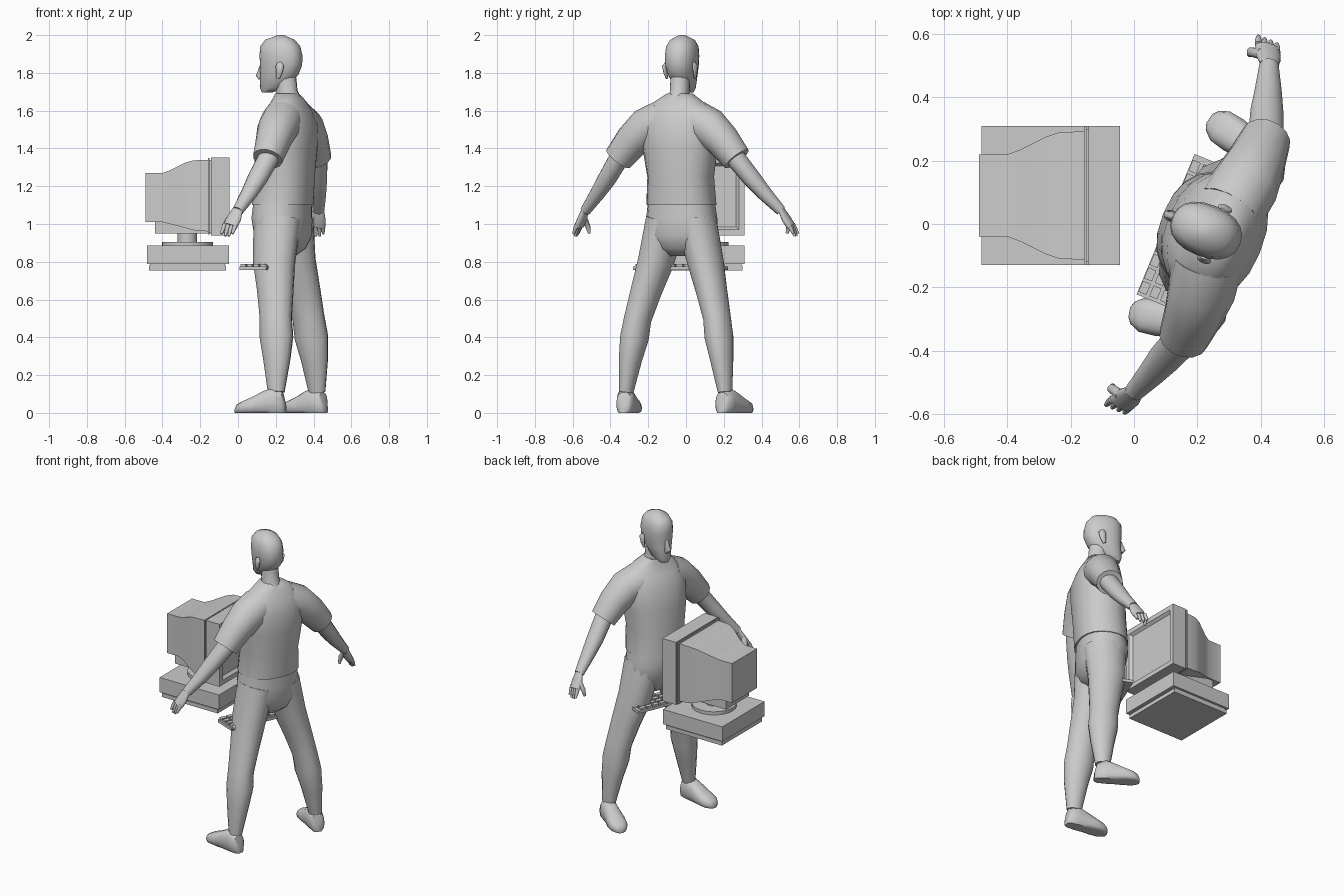
import bpy, bmesh, math
from mathutils import Vector

if "Cube" in bpy.data.objects:
    bpy.data.objects.remove(bpy.data.objects["Cube"])

shade = [0.6] * 3 + [1]
grey = bpy.data.materials.new("plain_grey")
grey.use_nodes = True
grey.diffuse_color = shade
grey.node_tree.nodes["Principled BSDF"].inputs["Base Color"].default_value = shade

# Body axes: across to the left, forward and up
X, Y, Z = Vector((1, 0, 0)), Vector((0, 1, 0)), Vector((0, 0, 1))
SIDE = Vector((.38, .92, 0)).normalized()
FACE = Z.cross(SIDE)
CENTRE = Vector((.25, -.03, 0))
BOTH_SIDES = (("left", 1), ("right", -1))


def place(point, sign=1):
    """Turn a point in body axes into the scene; sign -1 mirrors it."""
    return CENTRE + SIDE * point.x * sign + FACE * point.y + Z * max(point.z, 0)


def skin(name, rings, angle=50):
    """Bridge rings of equal length, cap both ends and shade."""
    bm = bmesh.new()
    loops = [[bm.verts.new(point) for point in ring] for ring in rings]
    for lower, upper in zip(loops, loops[1:]):
        for i in range(len(lower)):
            bm.faces.new((lower[i - 1], lower[i], upper[i], upper[i - 1]))
    bm.faces.new(loops[0])
    bm.faces.new(loops[-1])
    bmesh.ops.recalc_face_normals(bm, faces=bm.faces)
    mesh = bpy.data.meshes.new(name)
    bm.to_mesh(mesh)
    bm.free()
    mesh.materials.append(grey)
    part = bpy.data.objects.new(name, mesh)
    bpy.context.collection.objects.link(part)
    bpy.ops.object.select_all(action="DESELECT")
    part.select_set(True)
    bpy.context.view_layer.objects.active = part
    bpy.ops.object.shade_smooth_by_angle(angle=math.radians(angle))


def oval(centre, u, v, a, b, sides=16, power=1.0):
    """Ring round the centre; a power below 1 makes it squarer."""
    def bend(value):
        return math.copysign(abs(value) ** power, value)
    turns = [math.tau * i / sides for i in range(sides)]
    return [centre + u * a * bend(math.cos(t)) + v * b * bend(math.sin(t)) for t in turns]


def body_skin(name, rings, sign=1):
    skin(name, [[place(point, sign) for point in ring] for ring in rings])


def trunk(name, rows):
    """Upright form from rows of height, front, back and half width."""
    body_skin(name, [oval(Vector((0, (front + back) / 2, z)), X, Y, half, (front - back) / 2, 20, .88)
                     for z, front, back, half in rows])


def limb(name, points, radii, sign=1, flat=.9, sides=14):
    """Tube through points in body axes; flat narrows it sideways."""
    points = [Vector(point) for point in points]
    rings = []
    for i, (point, radius) in enumerate(zip(points, radii)):
        along = (points[min(i + 1, len(points) - 1)] - points[max(i - 1, 0)]).normalized()
        u = (Y - along * Y.dot(along)).normalized()
        rings.append(oval(point, u, along.cross(u), radius, radius * flat, sides))
    body_skin(name, rings, sign)


# Shirt and trousers
trunk("shirt", [(1.1, .17, -.14, .186), (1.25, .16, -.15, .176), (1.4, .15, -.16, .2), (1.52, .13, -.16, .205),
                (1.6, .09, -.13, .185), (1.65, .06, -.1, .13), (1.69, .05, -.07, .07)])
trunk("trouser_top", [(1.12, .16, -.13, .178), (1.03, .17, -.13, .19), (.94, .15, -.13, .2),
                      (.87, .12, -.1, .14), (.83, .07, -.05, .06)])

# Head, neck, nose and ears
limb("neck", [(0, -.02, 1.64), (0, -.01, 1.7), (0, 0, 1.79)], [.075, .057, .058])
trunk("head", [(1.695, .13, .08, .028), (1.72, .14, 0, .05), (1.79, .137, -.07, .07), (1.84, .137, -.09, .08),
               (1.89, .14, -.092, .083), (1.94, .137, -.08, .078), (1.975, .11, -.05, .06), (2, .04, .01, .016)])
trunk("nose", [(1.765, .15, .12, .014), (1.785, .167, .12, .018), (1.85, .14, .12, .008)])
for label, sign in BOTH_SIDES:
    limb(label + "_ear", [(.08, .01, 1.77), (.085, 0, 1.8), (.087, -.005, 1.835), (.08, 0, 1.855)],
         [.01, .018, .024, .012], sign, .5)

# Sleeves, arms and hands
wrist, palm, tip = Vector((.56, .04, 1.07)), Vector((.606, .064, .99)), Vector((.63, .074, .93))
knuckles = (wrist + palm) / 2
for label, sign in BOTH_SIDES:
    limb(label + "_sleeve", [(.09, -.02, 1.55), (.18, -.035, 1.51), (.26, -.04, 1.44), (.34, -.04, 1.345)],
         [.11, .108, .094, .08], sign, .98)
    limb(label + "_arm", [(.26, -.04, 1.44), (.34, -.04, 1.34), (.415, -.012, 1.24), (.48, .01, 1.16), wrist],
         [.067, .058, .054, .044, .031], sign)
    limb(label + "_palm", [wrist + Z * .01, knuckles, palm], [.03, .042, .042], sign, .5)
    for finger in range(4):
        spread = Y * (finger - 1.5) * .021
        end = tip + spread + Z * .012 * abs(finger - 1.5)
        root = palm + spread + Z * .01
        limb(f"{label}_finger_{finger + 1}", [root, (root + end) / 2, end], [.012, .011, .007], sign, 1, 8)
    bent = palm + Y * .045 - X * .03
    limb(label + "_thumb", [knuckles + Y * .025, bent, bent - X * .01 - Z * .04], [.018, .015, .008], sign, 1, 8)

# Legs and shoes
heel, toe = Vector((.277, -.117, 0)), Vector((.331, .15, 0))
across = Z.cross((toe - heel).normalized())
shoe_rows = [(0, .045, .022), (.06, .11, .042), (.25, .135, .05), (.45, .115, .05), (.65, .085, .058),
             (.85, .062, .055), (.96, .045, .036), (1, .025, .016)]
for label, sign in BOTH_SIDES:
    limb(label + "_leg", [(.086, .01, 1.02), (.142, .005, .8), (.186, -.02, .65), (.227, -.04, .5),
                          (.242, -.05, .4), (.262, -.06, .28), (.283, -.065, .11)],
         [.13, .116, .1, .088, .092, .074, .046], sign, .82)
    body_skin(label + "_shoe", [oval(heel.lerp(toe, t) + Z * high * .42, across, Z, half, high * .58, 14, .8)
                                for t, high, half in shoe_rows], sign)


# Keyboard held across the thighs
def slab(name, side, depth, length, width, bottom, top):
    corners = ((side, depth), (side + length, depth), (side + length, depth + width), (side, depth + width))
    skin(name, [[place(Vector((x, y, z))) for x, y in corners] for z in (bottom, top)])


slab("keyboard", -.27, 0, .48, .15, .757, .775)
pitch, key = .046, .037
for row in range(4):
    for column in range(10):
        slab(f"key_{row + 1}_{column + 1}", -.26 + column * pitch, .01 + row * key, key, .027, .774, .787)
limb("keyboard_plug", [(-.26, .01, .77), (-.22, .01, .77)], [.015, .015], 1, 1, 10)

# Monitor and computer share one middle line
MIDDLE = Y * .09


def upright(x, half, bottom, top):
    """Rectangle facing along the scene's x."""
    corners = ((-half, bottom), (half, bottom), (half, top), (-half, top))
    return [MIDDLE + X * x + Y * y + Z * z for y, z in corners]


def box(name, back, front, half, bottom, top):
    skin(name, [upright(x, half, bottom, top) for x in (back, front)])


# Monitor shell, with a recessed screen facing the person
skin("monitor_back", [upright(-.49, .13, 1.01, 1.27), upright(-.4, .13, 1.01, 1.27), upright(-.36, .145, 1, 1.285),
                      upright(-.28, .185, .98, 1.325), upright(-.235, .2, .967, 1.337),
                      upright(-.15, .203, .96, 1.34)], 25)
box("monitor_under_block", -.44, -.14, .12, .95, 1.02)
box("monitor_rim", -.158, -.15, .22, .945, 1.35)
box("monitor_groove", -.151, -.143, .21, .955, 1.34)
skin("monitor_bezel", [upright(-.144, .22, .94, 1.352), upright(-.045, .22, .94, 1.352),
                       upright(-.045, .19, .97, 1.322), upright(-.062, .175, .985, 1.307)], 25)

# Swivel stand and computer case
for name, radius, bottom, top in (("stand_neck", .052, .9, .96), ("stand_disc", .135, .88, .906)):
    skin(name, [oval(MIDDLE - X * .268 + Z * z, X, Y, radius, radius, 24) for z in (bottom, top)])
box("case_body", -.482, -.048, .22, .788, .885)
box("case_seam", -.465, -.07, .205, .775, .79)
box("case_foot", -.472, -.064, .21, .755, .78)
